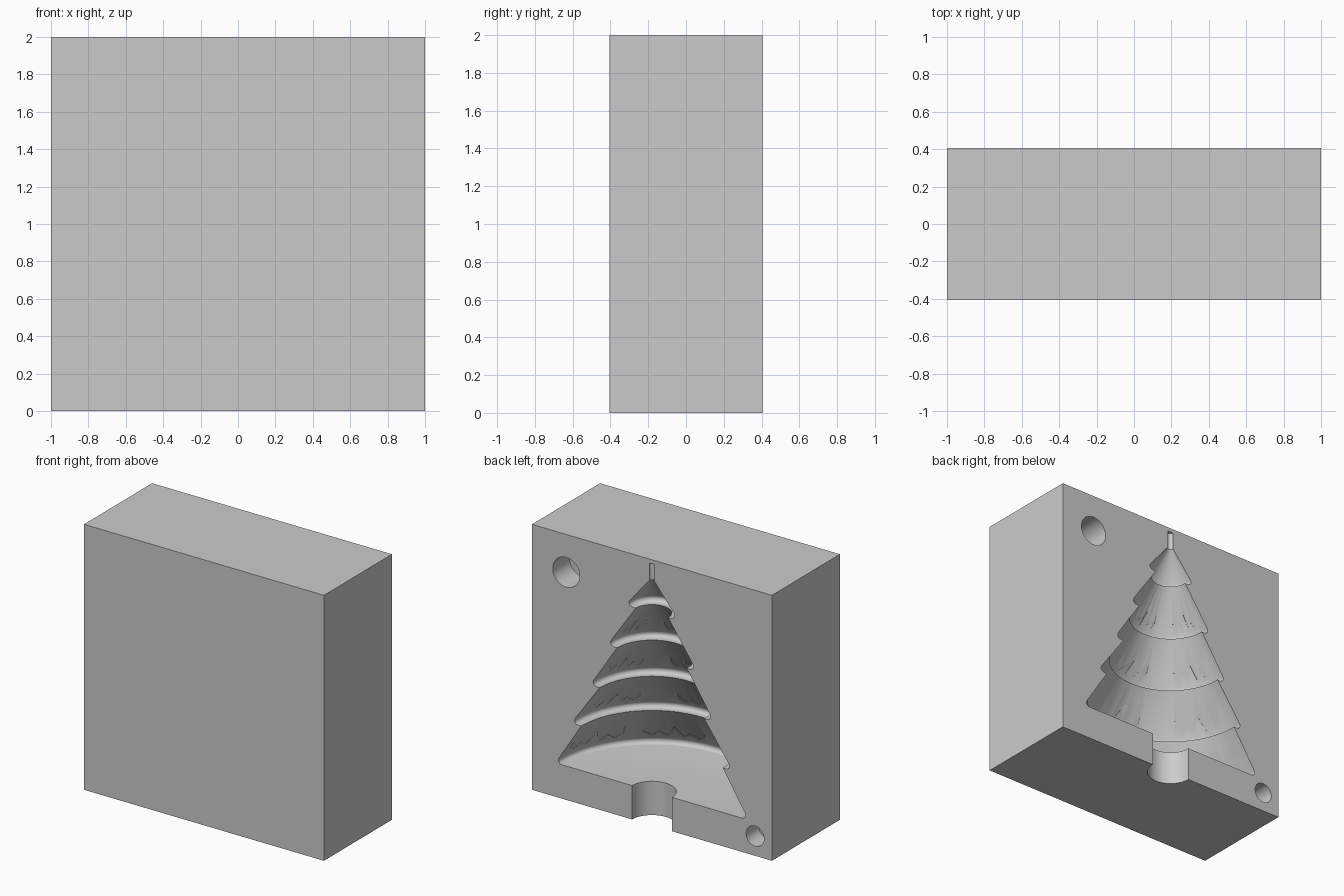
import bpy, bmesh, math
from mathutils import Matrix, Vector

cube = bpy.data.objects.get("Cube")
if cube:
    bpy.data.objects.remove(cube, do_unlink=True)

HALF_DEPTH = 0.405          # parting face lies at y = +HALF_DEPTH
TIERS = [(0.78, 0.255), (0.645, 0.59), (0.49, 0.92), (0.345, 1.26), (0.19, 1.6)]
STEP = 0.055                # overhang of each tier over the one below
LIP = 0.028                 # rounding of the tier rims
APEX = (0.022, 1.84)

grey = bpy.data.materials.new("plain grey")
grey.use_nodes = True
colour = (0.6, 0.6, 0.6, 1)
grey.diffuse_color = colour
grey.node_tree.nodes["Principled BSDF"].inputs["Base Color"].default_value = colour


def make_object(name, bm):
    bmesh.ops.recalc_face_normals(bm, faces=bm.faces[:])
    mesh = bpy.data.meshes.new(name)
    bm.to_mesh(mesh)
    bm.free()
    mesh.materials.append(grey)
    obj = bpy.data.objects.new(name, mesh)
    bpy.context.collection.objects.link(obj)
    return obj


def tier_top(i):
    """Radius and height where tier i meets the tier above it."""
    if i + 1 < len(TIERS):
        r, z = TIERS[i + 1]
        return r - STEP, z
    return APEX


def tree_profile():
    pts = [(0, -0.1), (0.165, -0.1), (0.165, TIERS[0][1])]
    for i, (r, z) in enumerate(TIERS):
        top_r, top_z = tier_top(i)
        # rounded rim, then the sloping side
        for k in range(7):
            a = math.radians(-90 + 20 * k)
            pts.append((r - LIP + LIP * math.cos(a), z + LIP + LIP * math.sin(a)))
        pts.append((top_r, top_z))
    # wire channel above the tip
    return pts + [(APEX[0], 1.97), (0, 1.97)]


def lathe(name, profile, steps=144):
    bm = bmesh.new()
    verts = [bm.verts.new((r, 0, z)) for r, z in profile]
    edges = [bm.edges.new(pair) for pair in zip(verts, verts[1:])]
    bmesh.ops.spin(bm, geom=verts + edges, cent=(0, 0, 0), axis=(0, 0, 1),
                   angle=math.tau, steps=steps, use_merge=False)
    bmesh.ops.remove_doubles(bm, verts=bm.verts[:], dist=1e-5)
    bmesh.ops.translate(bm, verts=bm.verts[:], vec=(0, HALF_DEPTH, 0))
    return make_object(name, bm)


def branch_patches():
    """Jagged needle patches that lift off the sides of the four lower tiers."""
    bm = bmesh.new()
    for i, (r, z) in enumerate(TIERS[:4]):
        top_r, top_z = tier_top(i)
        height = top_z - z
        count = 4 if i == 0 else 3
        for n in range(count):
            centre = -180 * (n + 0.5) / count
            width = 34
            cols = 8
            rows = []
            for k in range(cols + 1):
                a = math.radians(centre + width * (k / cols - 0.5))
                low = 0.22 if k % 2 else (0.50 if k == 4 else 0.34)
                ring = []
                for t, lift in ((low, 0.022), (0.72, 0.002), (0.72, -0.03), (low, -0.03)):
                    rad = r + (top_r - r) * t + lift
                    ring.append(bm.verts.new((rad * math.cos(a),
                                              HALF_DEPTH + rad * math.sin(a),
                                              z + height * t)))
                rows.append(ring)
            for a, b in zip(rows, rows[1:]):
                for j in range(4):
                    m = (j + 1) % 4
                    bm.faces.new((a[j], a[m], b[m], b[j]))
            bm.faces.new(rows[0])
            bm.faces.new(rows[-1])
    bmesh.ops.triangulate(bm, faces=bm.faces[:])
    return make_object("branch_patches", bm)


def peg_hole(name, x, z, radius, depth):
    bm = bmesh.new()
    bmesh.ops.create_cone(bm, cap_ends=True, segments=48, radius1=radius, radius2=radius,
                          depth=depth * 2,
                          matrix=Matrix.Translation((x, HALF_DEPTH, z))
                          @ Matrix.Rotation(math.pi / 2, 4, "X"))
    return make_object(name, bm)


# mould block
bm = bmesh.new()
bmesh.ops.create_cube(bm, size=1)
bmesh.ops.scale(bm, verts=bm.verts[:], vec=(2, 2 * HALF_DEPTH, 2))
bmesh.ops.translate(bm, verts=bm.verts[:], vec=(0, 0, 1))
block = make_object("mould_block", bm)

# tree cavity, needle patches and locating holes
cutters = [
    lathe("tree_cavity", tree_profile()),
    branch_patches(),
    peg_hole("large_peg_hole", 0.715, 1.715, 0.112, 0.2),
    peg_hole("small_peg_hole", -0.86, 0.148, 0.075, 0.15),
]
bpy.ops.object.select_all(action="DESELECT")
block.select_set(True)
bpy.context.view_layer.objects.active = block
for cutter in cutters:
    cutter.hide_render = True
    mod = block.modifiers.new(cutter.name, "BOOLEAN")
    mod.operation = "DIFFERENCE"
    mod.solver = "EXACT"
    mod.object = cutter
    bpy.ops.object.modifier_apply(modifier=mod.name)
    bpy.data.objects.remove(cutter, do_unlink=True)

bpy.ops.object.shade_smooth_by_angle(angle=math.radians(30))
